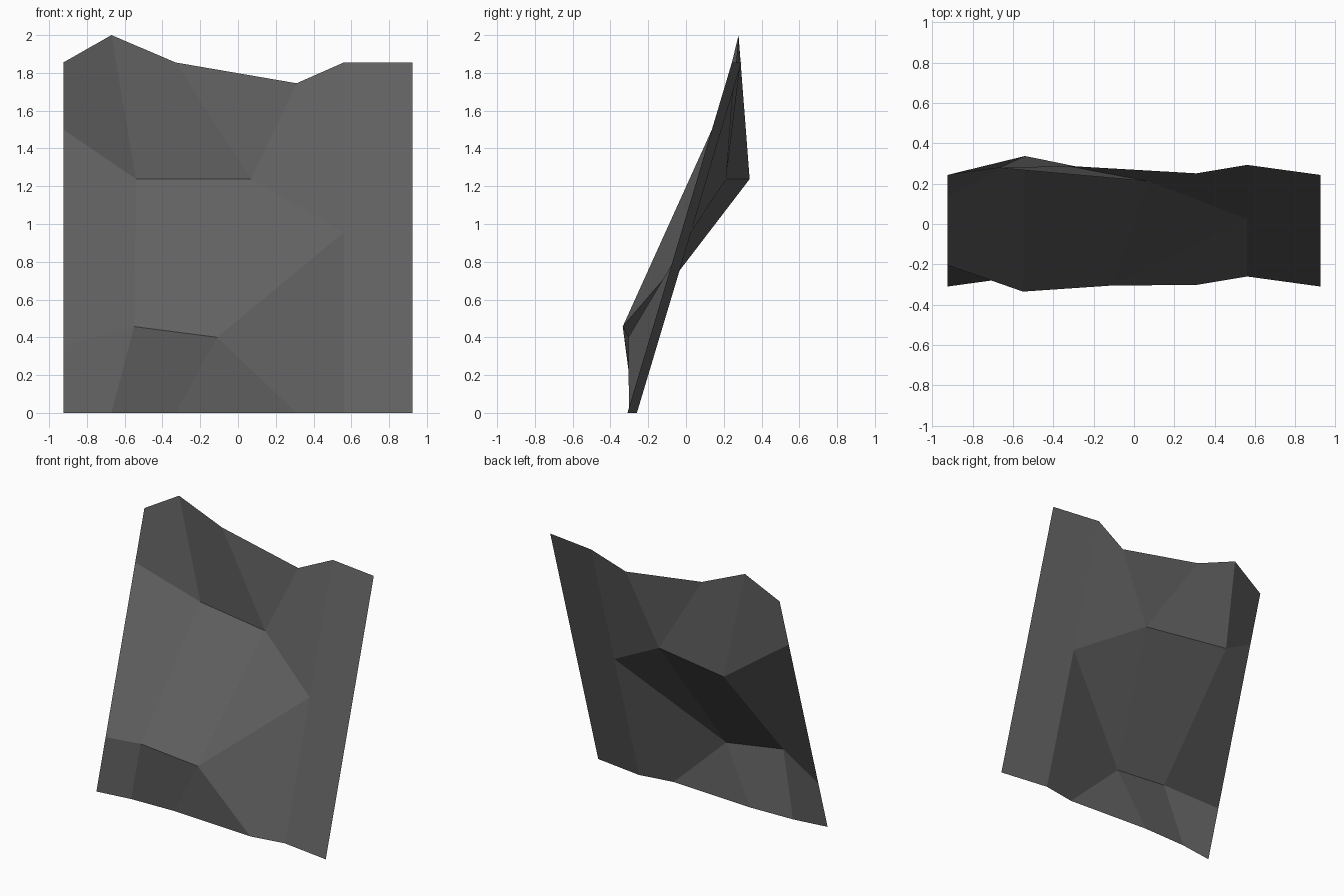
import bpy, bmesh

if "Cube" in bpy.data.objects:
    bpy.data.objects.remove(bpy.data.objects["Cube"])

# rock material
mat = bpy.data.materials.new("dark grey rock")
mat.diffuse_color = (0.120, 0.120, 0.120, 1)
mat.use_nodes = True
mat.node_tree.nodes["Principled BSDF"].inputs["Base Color"].default_value = mat.diffuse_color

bm = bmesh.new()

# top and bottom rims share the same outline: x, top height, depth offset
columns = [(-0.925, 1.855, 0.0), (-0.67, 2.0, 0.035), (-0.33, 1.855, 0.045),
           (0.31, 1.745, 0.008), (0.56, 1.855, 0.05), (0.925, 1.855, 0.0)]
bottom = [bm.verts.new((x, -0.31 + d, 0)) for x, z, d in columns]
top = [bm.verts.new((x, 0.243 + d, z)) for x, z, d in columns]

# straight left side, broken at two heights
left_low, left_high = [bm.verts.new((-0.925, -0.31 + 0.2981 * z, z)) for z in (0.355, 1.50)]

# ledge corners: recessed upper ledge, jutting lower ledge, right hinge point
P = bm.verts.new((-0.54, 0.337, 1.238))
Q = bm.verts.new((0.07, 0.212, 1.238))
R = bm.verts.new((0.56, 0.026, 0.955))
S = bm.verts.new((-0.55, -0.335, 0.457))
T = bm.verts.new((-0.11, -0.305, 0.40))

a, b, c, d, e, f = bottom
A, B, C, D, E, F = top

# each quad starts at its lower right corner, so it folds from there to its upper left
facets = [
    (P, B, A, left_high), (Q, C, B, P), (Q, D, C), (R, E, D, Q),      # upper facets
    (S, P, left_high, left_low), (T, Q, P, S), (T, R, Q),             # middle facets
    (b, S, left_low, a), (c, T, S, b), (c, d, T), (e, R, T, d),       # lower facets
    (e, f, F, E, R),                                                  # right strip
]
for facet in facets:
    bm.faces.new(facet)

# single-sided cliff sheet, flat shaded
mesh = bpy.data.meshes.new("cliff_wall")
bm.to_mesh(mesh)
bm.free()
mesh.materials.append(mat)
wall = bpy.data.objects.new("cliff_wall", mesh)
bpy.context.collection.objects.link(wall)
